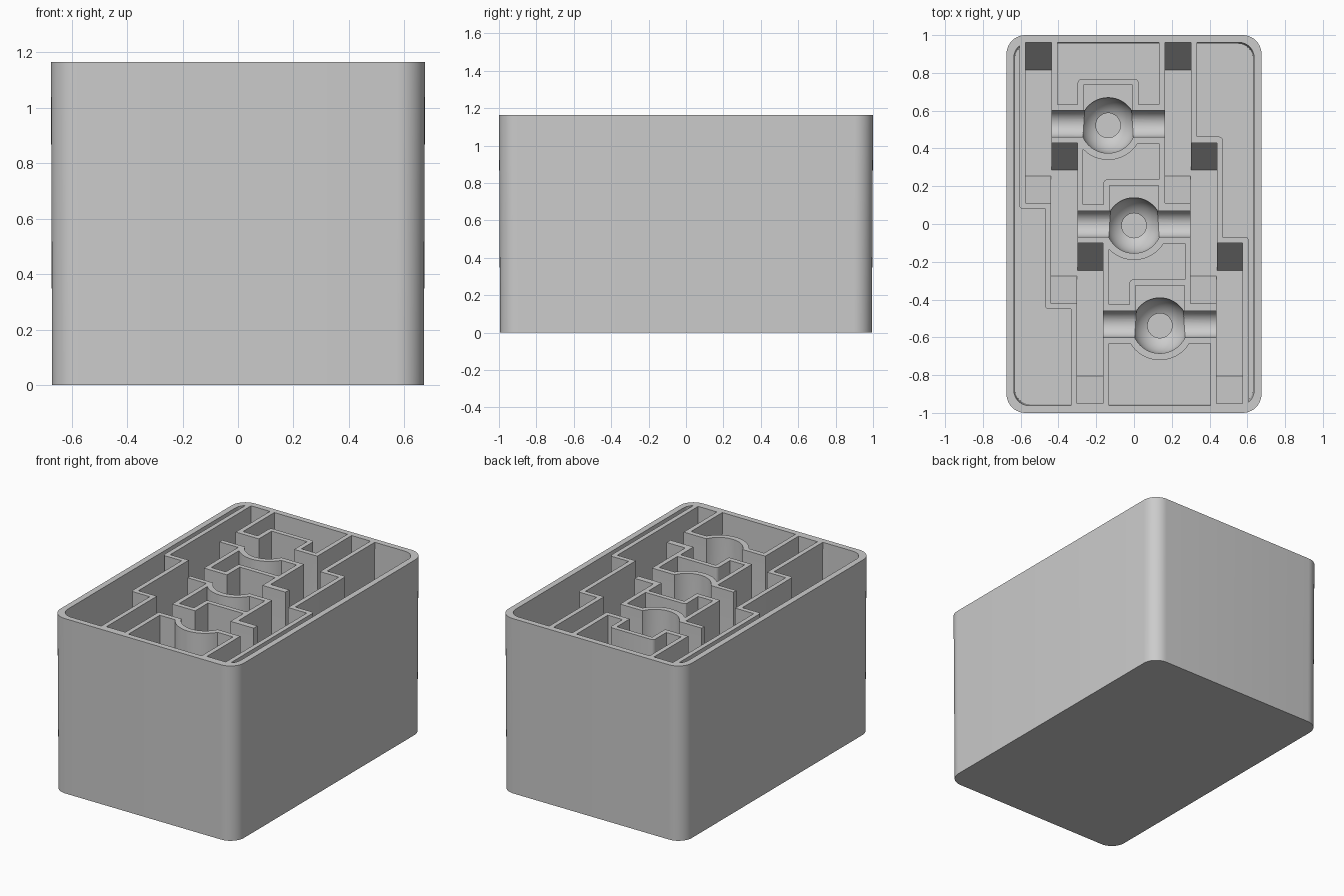
import bpy, bmesh
from math import sin, cos, pi, asin

cube = bpy.data.objects.get("Cube")
if cube:
    bpy.data.objects.remove(cube, do_unlink=True)

TOP = 1.165         # rim height
OVER = TOP + 0.1    # cutters rise past the rim
WALL = 0.031        # thickness of the thin partition walls
AXLE_Z = 0.5        # height of the cradle centre
SLOT_Z = 0.06       # floor of the side slots
UNITS = [(-0.137, 0.53), (0, 0), (0.137, -0.53)]


def make(name, bm):
    bmesh.ops.recalc_face_normals(bm, faces=bm.faces)
    mesh = bpy.data.meshes.new(name)
    bm.to_mesh(mesh)
    bm.free()
    obj = bpy.data.objects.new(name, mesh)
    bpy.context.collection.objects.link(obj)
    return obj


def box(name, xs, ys, zs, radius=0, segments=1, draft=1):
    """Box with optional rounded upright edges and a narrower base."""
    bm = bmesh.new()
    bmesh.ops.create_cube(bm, size=1)
    for v in bm.verts:
        v.co = [r[0] if c < 0 else r[1] for c, r in zip(v.co, (xs, ys, zs))]
    if radius:
        upright = [e for e in bm.edges
                   if abs(e.verts[0].co.z - e.verts[1].co.z) > 0.01]
        bmesh.ops.bevel(bm, geom=upright, offset=radius, segments=segments,
                        profile=0.5, affect='EDGES')
    for v in bm.verts:
        if v.co.z < sum(zs) / 2:
            v.co.x *= draft
            v.co.y *= draft
    return make(name, bm)


def prism(name, profile, x0, x1):
    """Side profile of (y, z) points pulled along x."""
    bm = bmesh.new()
    face = bm.faces.new([bm.verts.new((x0, y, z)) for y, z in profile])
    out = bmesh.ops.extrude_face_region(bm, geom=[face])["geom"]
    moved = [g for g in out if isinstance(g, bmesh.types.BMVert)]
    bmesh.ops.translate(bm, verts=moved, vec=(x1 - x0, 0, 0))
    return make(name, bm)


def lathe(name, profile, cx, cy, steps=48):
    """Profile of (radius, z) points turned about an upright axis."""
    bm = bmesh.new()
    verts = [bm.verts.new((cx + r, cy, z)) for r, z in profile]
    edges = [bm.edges.new(pair) for pair in zip(verts, verts[1:])]
    bmesh.ops.spin(bm, geom=verts + edges, cent=(cx, cy, 0), axis=(0, 0, 1),
                   angle=2 * pi, steps=steps, use_duplicate=False)
    bmesh.ops.remove_doubles(bm, verts=bm.verts, dist=0.0005)
    return make(name, bm)


def cut(target, cutter):
    mod = target.modifiers.new("cut", 'BOOLEAN')
    mod.operation = 'DIFFERENCE'
    mod.solver = 'EXACT'
    mod.object = cutter
    bpy.context.view_layer.objects.active = target
    bpy.ops.object.modifier_apply(modifier=mod.name)
    bpy.data.objects.remove(cutter, do_unlink=True)


# Outer block and the hollow inside it
body = box("organizer_box", (-0.675, 0.675), (-1, 1), (0, TOP), 0.1, 10, 0.994)
hollow = box("hollow", (-0.636, 0.636), (-0.962, 0.962), (0.04, OVER),
             0.08, 8, 0.992)

# Leave thin walls standing around each holder
for cx, cy in UNITS:
    low, high = -0.1, OVER + 0.1
    for side in (-1, 1):
        xs = sorted((cx + side * (0.3 - WALL), cx + side * (0.4385 + WALL)))
        cut(hollow, box("slot_wall", xs, (cy - 0.42 - WALL, cy + 0.431 + WALL),
                        (low, high), 0.018, 3))
    cut(hollow, box("axle_wall", (cx - 0.35, cx + 0.35),
                    (cy - 0.072 - WALL, cy + 0.0715 + WALL), (low, high)))
    cut(hollow, box("block_wall", (cx - 0.13 - WALL, cx + 0.13 + WALL),
                    (cy - 0.05, cy + 0.205 + WALL), (low, high), 0.018, 3))
    cut(hollow, lathe("bowl_wall", [(0, low), (0.183, low), (0.183, high),
                                    (0, high)], cx, cy - 0.008))
cut(body, hollow)

# Carve each holder: two slots, axle trough, block and round bowl
R, HOLE = 0.147, 0.065
for cx, cy in UNITS:
    ends = (cy - 0.42, cy + 0.43)
    slot = [(ends[0], OVER), (ends[0], SLOT_Z + 0.25),
            (ends[0] + 0.145, SLOT_Z), (ends[1] - 0.145, SLOT_Z),
            (ends[1], SLOT_Z + 0.25), (ends[1], OVER)]
    for side in (-1, 1):
        cut(body, prism("slot", slot, cx + side * 0.3, cx + side * 0.4385))

    trough = [(cy - 0.07 * cos(pi * i / 16), AXLE_Z - 0.07 * sin(pi * i / 16))
              for i in range(17)]
    trough = [(cy - 0.07, OVER)] + trough + [(cy + 0.07, OVER)]
    cut(body, prism("axle_trough", trough, cx - 0.32, cx + 0.32))

    cut(body, box("block", (cx - 0.13, cx + 0.13), (cy, cy + 0.205),
                  (AXLE_Z + 0.004, OVER)))

    start = asin(HOLE / R)
    bowl = [(0, AXLE_Z - R - 0.01), (HOLE, AXLE_Z - R - 0.01)]
    for i in range(13):
        a = start + (pi / 2 - start) * i / 12
        bowl.append((R * sin(a), AXLE_Z - R * cos(a)))
    bowl += [(R, OVER), (0, OVER)]
    cut(body, lathe("bowl", bowl, cx, cy - 0.008))

# Plain grey plastic
grey = bpy.data.materials.new("grey_plastic")
grey.use_nodes = True
colour = (0.6, 0.6, 0.6, 1)
grey.diffuse_color = colour
grey.node_tree.nodes["Principled BSDF"].inputs["Base Color"].default_value = colour
body.data.materials.clear()
body.data.materials.append(grey)

for obj in bpy.context.selected_objects:
    obj.select_set(False)
body.select_set(True)
bpy.context.view_layer.objects.active = body
bpy.ops.object.shade_smooth_by_angle(angle=pi / 6)
